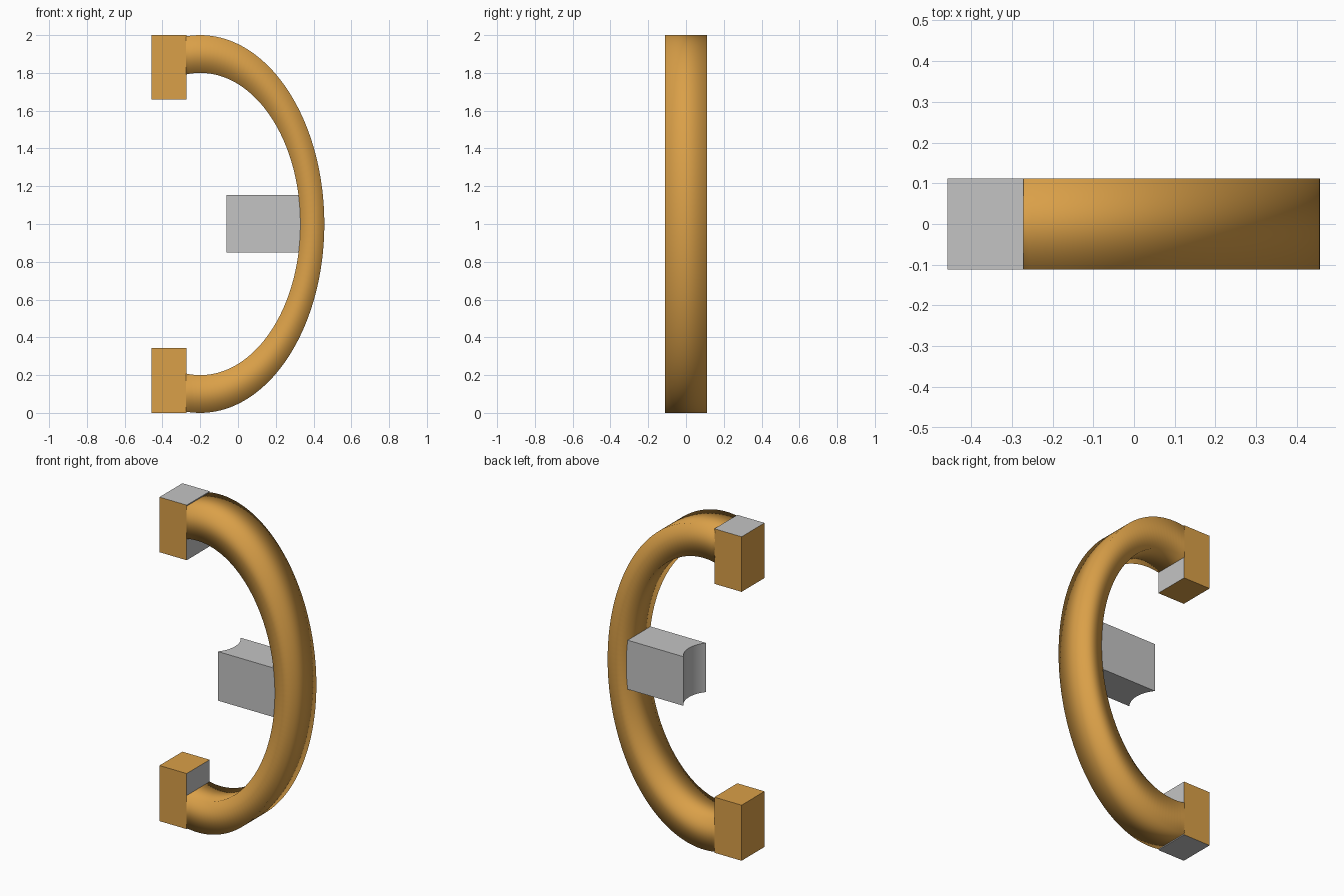
import bpy, bmesh, math

if "Cube" in bpy.data.objects:
    bpy.data.objects.remove(bpy.data.objects["Cube"])

HALF = 0.112          # half depth shared by every part
CX, CZ = -0.2, 1.0    # centre of the elliptical handle


def material(name, rgb):
    m = bpy.data.materials.new(name)
    m.diffuse_color = (*rgb, 1.0)
    m.use_nodes = True
    m.node_tree.nodes["Principled BSDF"].inputs["Base Color"].default_value = m.diffuse_color
    return m


gold = material("golden_orange", (0.70, 0.35, 0.065))
grey = material("neutral_grey", (0.55, 0.55, 0.55))


def make_object(name, bm, mats):
    bmesh.ops.recalc_face_normals(bm, faces=bm.faces)
    mesh = bpy.data.meshes.new(name)
    bm.to_mesh(mesh)
    bm.free()
    for m in mats:
        mesh.materials.append(m)
    obj = bpy.data.objects.new(name, mesh)
    bpy.context.collection.objects.link(obj)
    return obj


def box(x0, x1, z0, z1):
    bm = bmesh.new()
    bmesh.ops.create_cube(bm, size=1)
    for v in bm.verts:
        v.co.x = x0 if v.co.x < 0 else x1
        v.co.y = -HALF if v.co.y < 0 else HALF
        v.co.z = z0 if v.co.z < 0 else z1
    return bm


# Curved handle: rectangular section swept along a half ellipse, softly shaded
def ellipse_point(rx, rz, s, end_x=-0.275):
    limit = math.acos((end_x - CX) / rx)
    return CX + rx * math.cos(limit * s), CZ + rz * math.sin(limit * s)


bm = bmesh.new()
rings = []
SEG = 96
for i in range(SEG + 1):
    s = -1 + 2 * i / SEG
    xo, zo = ellipse_point(0.657, 1.0, s)
    xi, zi = ellipse_point(0.53, 0.8, s)
    rings.append([bm.verts.new(p) for p in
                  ((xo, -HALF, zo), (xo, HALF, zo), (xi, HALF, zi), (xi, -HALF, zi))])
for a, b in zip(rings, rings[1:]):
    for k in range(4):
        f = bm.faces.new((a[k], a[(k + 1) % 4], b[(k + 1) % 4], b[k]))
        f.smooth = True
bm.faces.new(rings[0])
bm.faces.new(rings[-1])
make_object("curved_handle", bm, [gold])

# End blocks: golden, with grey inner side and grey outer cap
for name, z0, z1, up in (("lower_end_block", 0.0, 0.343, -1),
                         ("upper_end_block", 1.66, 2.0, 1)):
    block = make_object(name, box(-0.458, -0.272, z0, z1), [gold, grey])
    for p in block.data.polygons:
        if p.normal.x > 0.5 or p.normal.z * up > 0.5:
            p.material_index = 1

# Middle block: plan profile with a hollow rounded end, extruded upward
SAG = 0.04
d = HALF - 0.0008
radius = (d * d + SAG * SAG) / (2 * SAG)
sweep = math.asin(d / radius)
arc_cx = -0.06 + SAG - radius
profile = [(0.42, d), (0.42, -d)]
profile = profile[::-1]
for i in range(25):
    a = sweep * (1 - 2 * i / 24)
    profile.append((arc_cx + radius * math.cos(a), radius * math.sin(a)))
bm = bmesh.new()
base = bm.faces.new([bm.verts.new((x, y, 0.85)) for x, y in profile])
ext = bmesh.ops.extrude_face_region(bm, geom=[base])
for v in ext["geom"]:
    if isinstance(v, bmesh.types.BMVert):
        v.co.z = 1.153
middle = make_object("middle_block", bm, [grey])
bpy.context.view_layer.objects.active = middle
middle.select_set(True)
bpy.ops.object.shade_smooth_by_angle(angle=math.radians(30))
